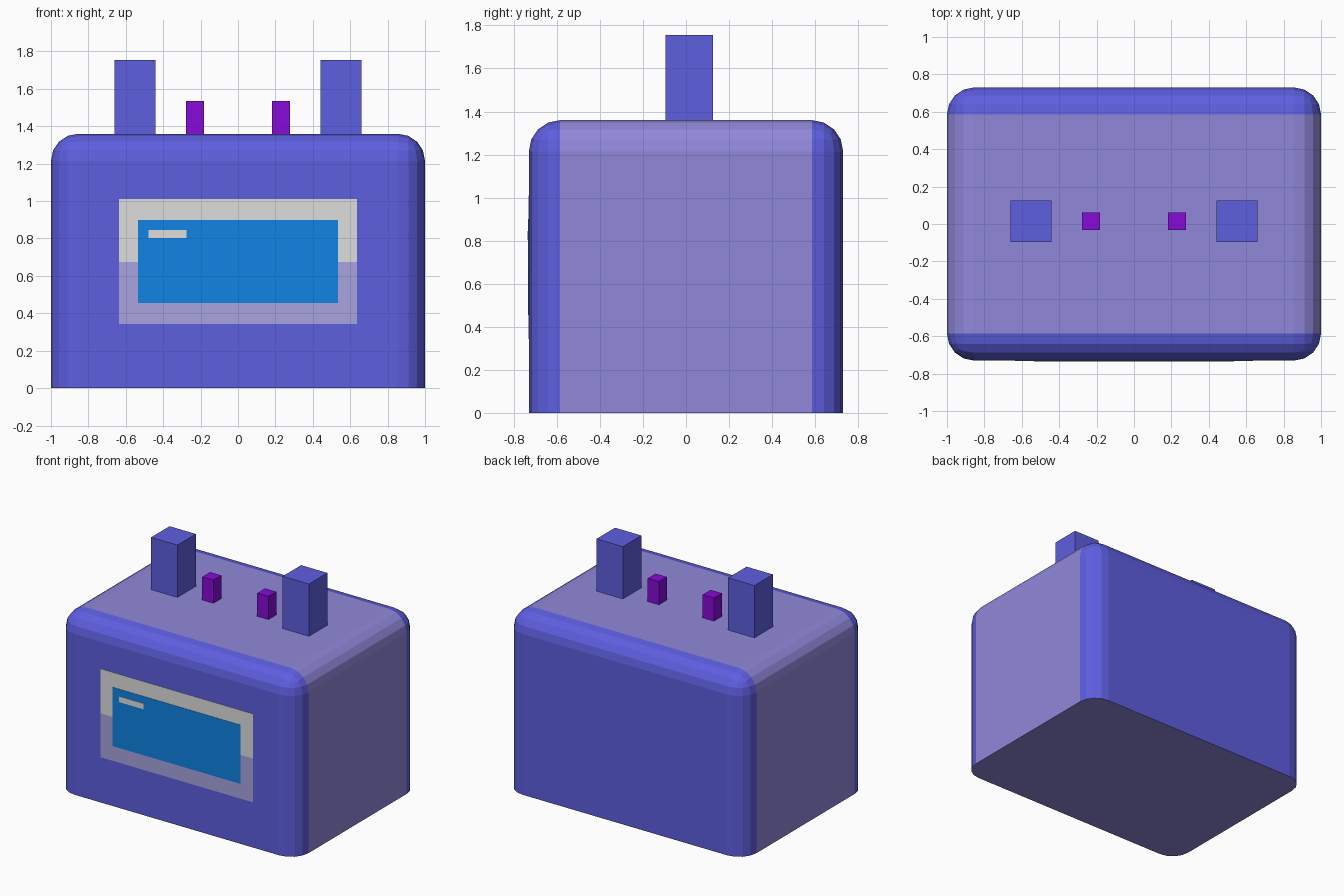
import bpy, bmesh

if "Cube" in bpy.data.objects:
    bpy.data.objects.remove(bpy.data.objects["Cube"])


def material(name, rgb):
    """Flat colour from 0-255 sRGB values."""
    def lin(c):
        c /= 255
        return c / 12.92 if c <= 0.04045 else ((c + 0.055) / 1.055) ** 2.4
    m = bpy.data.materials.new(name)
    m.diffuse_color = (*[lin(c) for c in rgb], 1)
    m.use_nodes = True
    m.node_tree.nodes["Principled BSDF"].inputs["Base Color"].default_value = m.diffuse_color
    return m


BLUE = material("body blue", (94, 94, 224))
LILAC = material("side lilac", (144, 136, 218))
GREY = material("frame light grey", (222, 222, 222))
LAVENDER = material("frame lavender", (168, 164, 222))
SCREEN = material("screen blue", (16, 131, 228))
VIOLET = material("terminal violet", (134, 11, 215))


def add_object(name, bm, *mats):
    bmesh.ops.recalc_face_normals(bm, faces=bm.faces)
    mesh = bpy.data.meshes.new(name)
    bm.to_mesh(mesh)
    bm.free()
    for m in mats:
        mesh.materials.append(m)
    ob = bpy.data.objects.new(name, mesh)
    bpy.context.collection.objects.link(ob)
    return ob


def box_bmesh(lo, hi):
    bm = bmesh.new()
    bmesh.ops.create_cube(bm, size=1)
    for v in bm.verts:
        v.co = [lo[i] if v.co[i] < 0 else hi[i] for i in range(3)]
    return bm


def box(name, lo, hi, mat):
    return add_object(name, box_bmesh(lo, hi), mat)


# Body: block rounded on every edge except around the base
HALF_Y, TOP, R = 0.73, 1.36, 0.145
bm = box_bmesh((-1, -HALF_Y, 0), (1, HALF_Y, TOP))
edges = [e for e in bm.edges if max(v.co.z for v in e.verts) > 0.1]
bmesh.ops.bevel(bm, geom=edges, offset=R, offset_type='OFFSET', segments=4,
                profile=0.5, affect='EDGES', clamp_overlap=False)
# Lilac band runs over the middle: sides, top and base
for f in bm.faces:
    f.material_index = 1 if abs(f.calc_center_median().y) < HALF_Y - R - 0.002 else 0
add_object("body", bm, BLUE, LILAC)

# Posts and small terminals, mirrored left and right
Y = 0.015
for side, s in (("left", -1), ("right", 1)):
    for part, x, h, top, mat in (("post", 0.55, 0.11, 1.755, BLUE),
                                 ("terminal", 0.23, 0.047, 1.535, VIOLET)):
        box(f"{side}_{part}", (s * x - h, Y - h, TOP - 0.01), (s * x + h, Y + h, top), mat)


# Front display: thin stacked plates
def plate(name, x0, x1, z0, z1, depth, mat):
    box(name, (x0, -HALF_Y - depth, z0), (x1, -HALF_Y, z1), mat)


plate("frame_upper", -0.637, 0.637, 0.674, 1.01, 0.002, GREY)
plate("frame_lower", -0.637, 0.637, 0.343, 0.674, 0.002, LAVENDER)
plate("screen", -0.535, 0.535, 0.455, 0.9, 0.004, SCREEN)
plate("screen_highlight", -0.478, -0.275, 0.803, 0.846, 0.006, GREY)
